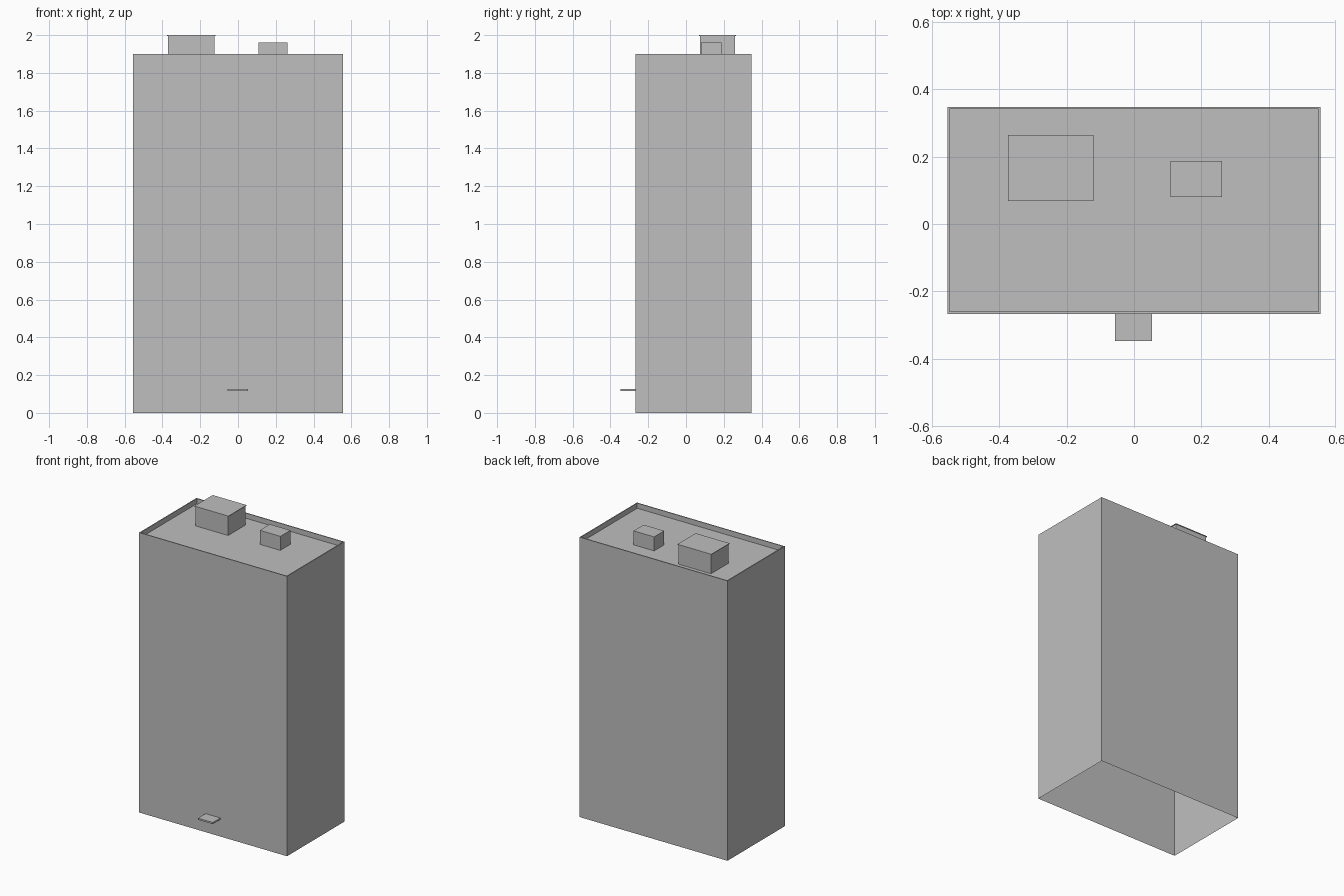
import bpy
import bmesh
from mathutils import Vector

cube = bpy.data.objects.get("Cube")
if cube:
    bpy.data.objects.remove(cube, do_unlink=True)

# Single plain grey
grey = bpy.data.materials.new("plain grey")
grey.use_nodes = True
grey.diffuse_color = (0.52, 0.52, 0.52, 1)
grey.node_tree.nodes["Principled BSDF"].inputs["Base Color"].default_value = grey.diffuse_color

DECK = 1.865  # height of the sunken roof deck
RIM = 1.90


def box_mesh(low, high):
    low, high = Vector(low), Vector(high)
    bm = bmesh.new()
    bmesh.ops.create_cube(bm, size=1)
    for v in bm.verts:
        v.co = (low + high) / 2 + v.co * (high - low)
    bm.normal_update()
    return bm


def face_towards(bm, z):
    return next(f for f in bm.faces if f.normal.z * z > 0.9)


def finish(bm, name):
    mesh = bpy.data.meshes.new(name)
    bm.to_mesh(mesh)
    bm.free()
    mesh.materials.append(grey)
    obj = bpy.data.objects.new(name, mesh)
    bpy.context.collection.objects.link(obj)
    return obj


# Building shell: open underneath, with a thin parapet around a sunken deck
bm = box_mesh((-0.555, -0.267, 0), (0.555, 0.348, RIM))
bmesh.ops.delete(bm, geom=[face_towards(bm, -1)], context='FACES_ONLY')
deck = face_towards(bm, 1)
bmesh.ops.inset_region(bm, faces=[deck], thickness=0.009)
inner = bmesh.ops.extrude_face_region(bm, geom=[deck])["geom"]
bmesh.ops.translate(bm, vec=(0, 0, DECK - RIM),
                    verts=[g for g in inner if isinstance(g, bmesh.types.BMVert)])
if deck.is_valid:
    bmesh.ops.delete(bm, geom=[deck], context='FACES_ONLY')
bmesh.ops.recalc_face_normals(bm, faces=bm.faces)
finish(bm, "building_shell")

# Rooftop housings and the door canopy
parts = {
    "roof_housing": ((-0.37, 0.073, DECK), (-0.125, 0.26, 1.996)),
    "roof_housing_cap": ((-0.375, 0.068, 1.996), (-0.12, 0.264, 2.0)),
    "roof_vent": ((0.108, 0.08, DECK), (0.262, 0.188, 1.96)),
    "door_canopy": ((-0.056, -0.348, 0.115), (0.054, -0.267, 0.126)),
}
for name, (low, high) in parts.items():
    finish(box_mesh(low, high), name)
